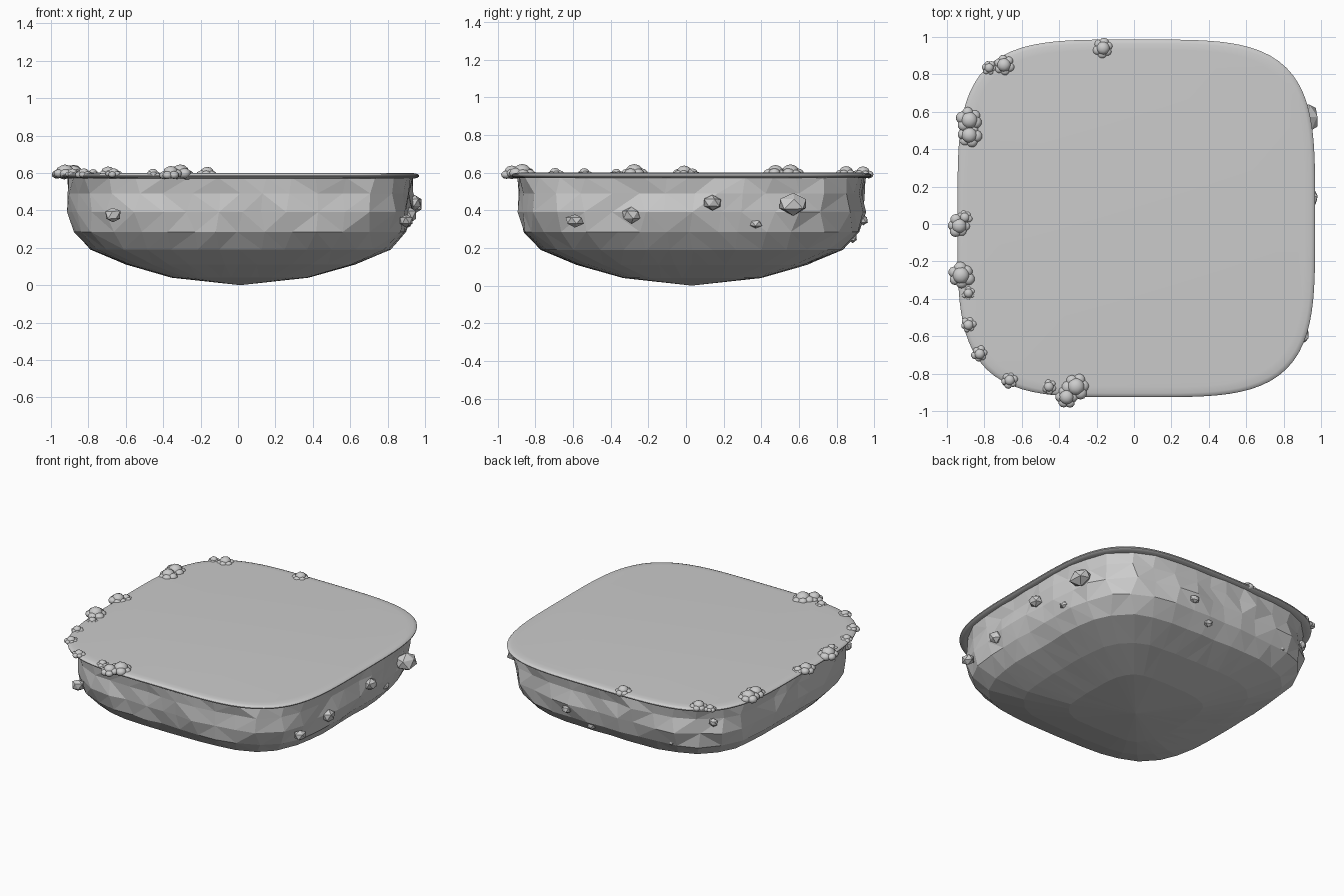
import bpy, bmesh, math, random
from mathutils import Vector, Matrix

if "Cube" in bpy.data.objects:
    bpy.data.objects.remove(bpy.data.objects["Cube"])

random.seed(7)
CX, CY = 0.0125, 0.03

stone = bpy.data.materials.new("plain_grey")
stone.diffuse_color = (0.6, 0.6, 0.6, 1)
stone.use_nodes = True
stone.node_tree.nodes["Principled BSDF"].inputs["Base Color"].default_value = stone.diffuse_color


def finish(bm, name, smooth=None):
    """Turn a bmesh into a named object."""
    bmesh.ops.recalc_face_normals(bm, faces=bm.faces[:])
    me = bpy.data.meshes.new(name)
    bm.to_mesh(me)
    bm.free()
    me.materials.append(stone)
    ob = bpy.data.objects.new(name, me)
    bpy.context.scene.collection.objects.link(ob)
    if smooth:
        bpy.ops.object.select_all(action='DESELECT')
        ob.select_set(True)
        bpy.context.view_layer.objects.active = ob
        bpy.ops.object.shade_smooth_by_angle(angle=math.radians(smooth))
    return ob


def squircle(a, r):
    """Point on a rounded square of half width r."""
    c, s = math.cos(a), math.sin(a)
    k = r / (c ** 4 + s ** 4) ** 0.25
    return CX + c * k, CY + s * k


def loft(profile, n, jitter=None):
    """Stack rounded-square rings; returns bmesh and rings."""
    bm = bmesh.new()
    rings = []
    for r, z, j in profile:
        ring = []
        for i in range(n):
            a = 2 * math.pi * i / n + random.uniform(-j, j) * 2
            x, y = squircle(a, r + random.uniform(-j, j))
            ring.append(bm.verts.new((x, y, z)))
        rings.append(ring)
    for lo, hi in zip(rings, rings[1:]):
        for i in range(n):
            k = (i + 1) % n
            bm.faces.new((lo[i], lo[k], hi[k], hi[i]))
    return bm, rings


# Ground slab with a rounded rim
slab = [(0.925, 0.570, 0), (0.945, 0.573, 0), (0.955, 0.580, 0),
        (0.956, 0.586, 0), (0.950, 0.593, 0), (0.935, 0.598, 0), (0.90, 0.60, 0)]
bm, rings = loft(slab, 128)
bm.faces.new(rings[0])
bm.faces.new(rings[-1])
finish(bm, "ground_slab", 40)

# Faceted rocky underside, closing to a point
rock = [(0.365, 0.04, 0.004), (0.61, 0.11, 0.004), (0.80, 0.19, 0.006),
        (0.885, 0.285, 0.010), (0.912, 0.39, 0.016), (0.91, 0.49, 0.016),
        (0.92, 0.575, 0.008)]
bm, rings = loft(rock, 44)
tip = bm.verts.new((CX, CY, 0.0))
for i in range(44):
    bm.faces.new((tip, rings[0][(i + 1) % 44], rings[0][i]))
bm.faces.new(rings[-1])
bmesh.ops.triangulate(bm, faces=[f for f in bm.faces if len(f.verts) == 4])
finish(bm, "rock_underside")


def bush(x, y, r):
    """Clump of little flattened balls on the rim."""
    bm = bmesh.new()
    z = 0.592
    blobs = [(0, 0, 0.35, 0.62)]
    turn = random.uniform(0, 6)
    for i in range(6):
        a = turn + i * math.tau / 6
        d = random.uniform(0.48, 0.6)
        blobs.append((d * math.cos(a), d * math.sin(a), random.uniform(-0.1, 0.15),
                      random.uniform(0.38, 0.48)))
    for bx, by, bz, br in blobs:
        m = Matrix.Translation((x + bx * r, y + by * r, z + bz * r * 0.6))
        m = m @ Matrix.Diagonal((1, 1, 0.8, 1))
        bmesh.ops.create_icosphere(bm, subdivisions=2, radius=br * r, matrix=m)
    finish(bm, "bush", 40)


for x, y, r in [(-0.165, 0.94, 0.058), (-0.695, 0.85, 0.06), (-0.775, 0.835, 0.04),
                (-0.88, 0.555, 0.073), (-0.88, 0.475, 0.068), (-0.905, 0.035, 0.042),
                (-0.935, -0.01, 0.064), (-0.925, -0.275, 0.075), (-0.885, -0.37, 0.04),
                (-0.885, -0.54, 0.044), (-0.825, -0.695, 0.046), (-0.665, -0.835, 0.046),
                (-0.455, -0.87, 0.043), (-0.31, -0.87, 0.076), (-0.36, -0.925, 0.064)]:
    bush(x, y, r)


def boulder(x, y, z, w, h):
    """Chipped low-poly stone stuck on the side, w along the wall, h tall."""
    bm = bmesh.new()
    bmesh.ops.create_icosphere(bm, subdivisions=1, radius=1)
    turn = Matrix.Rotation(random.uniform(0, 6), 3, 'Z')
    for v in bm.verts:
        p = turn @ v.co * random.uniform(0.85, 1.12)
        v.co = Vector((x + p.x * w * 0.75, y + p.y * w * 0.75, z + p.z * h))
        if abs(x) < abs(y):
            v.co.x = x + p.x * w
        else:
            v.co.y = y + p.y * w
    finish(bm, "side_boulder")


for b in [(-0.67, -0.84, 0.375, 0.045, 0.045),                                 # front
          (0.90, -0.59, 0.345, 0.05, 0.035), (0.915, -0.29, 0.375, 0.055, 0.045),  # right
          (0.945, 0.14, 0.44, 0.058, 0.045), (0.895, 0.37, 0.33, 0.04, 0.027),
          (0.925, 0.57, 0.435, 0.092, 0.06),
          (0.28, 0.94, 0.35, 0.035, 0.03), (0.12, 0.885, 0.255, 0.035, 0.03),     # back
          (-0.50, 0.87, 0.30, 0.035, 0.03), (-0.76, 0.78, 0.47, 0.035, 0.03)]:
    boulder(*b)
